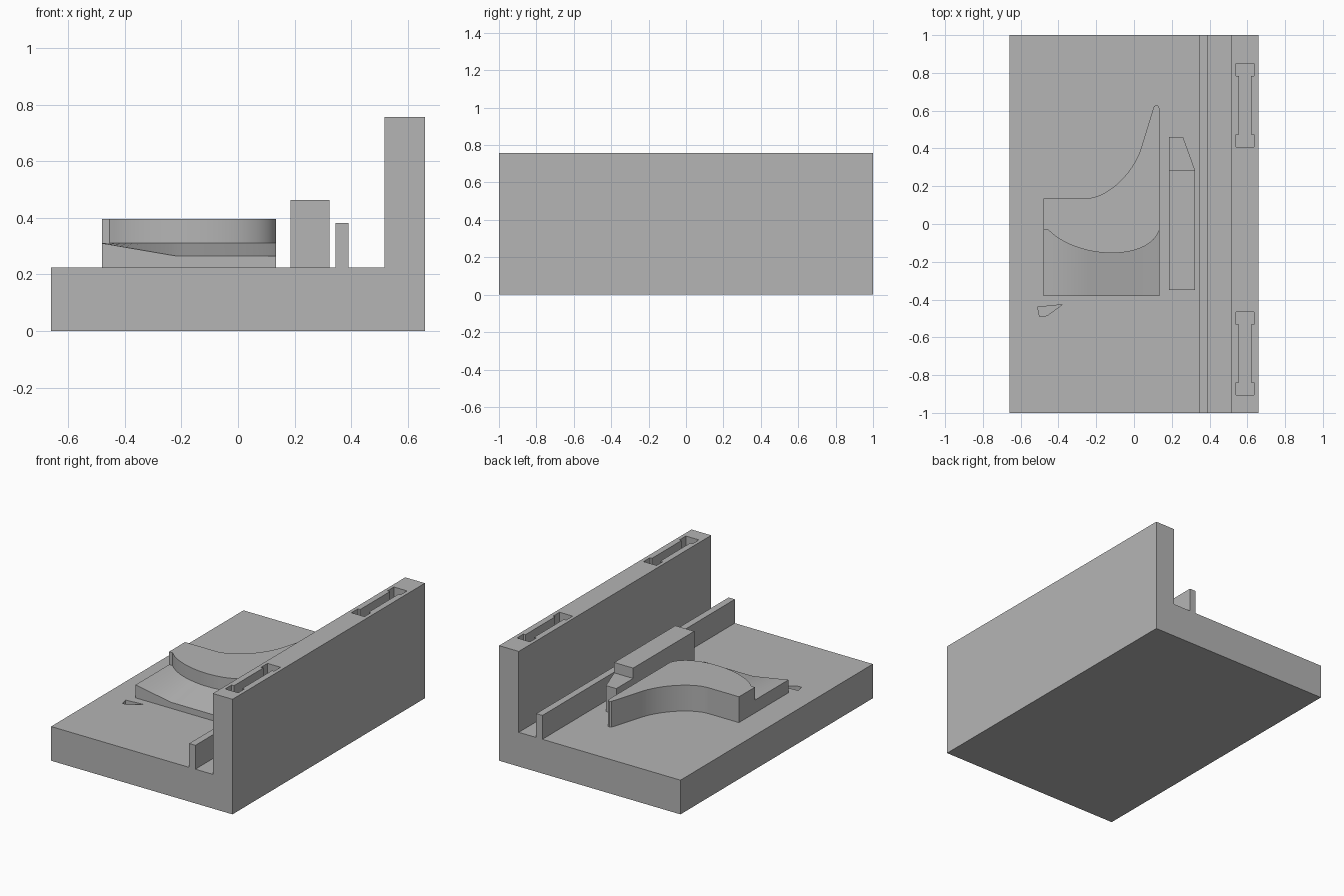
import bpy, bmesh
from mathutils import Vector
from mathutils.geometry import interpolate_bezier

cube = bpy.data.objects.get("Cube")
if cube:
    bpy.data.objects.remove(cube)

GREY = (0.46, 0.46, 0.46, 1)
mat = bpy.data.materials.new("plain grey")
mat.use_nodes = True
mat.diffuse_color = GREY
mat.node_tree.nodes["Principled BSDF"].inputs["Base Color"].default_value = GREY

FLOOR = 0.225
TOP = 0.757


def finish(bm, name, smooth=False):
    bmesh.ops.recalc_face_normals(bm, faces=bm.faces[:])
    mesh = bpy.data.meshes.new(name)
    bm.to_mesh(mesh)
    bm.free()
    mesh.materials.append(mat)
    ob = bpy.data.objects.new(name, mesh)
    bpy.context.collection.objects.link(ob)
    if smooth:
        bpy.ops.object.select_all(action="DESELECT")
        ob.select_set(True)
        bpy.context.view_layer.objects.active = ob
        bpy.ops.object.shade_smooth_by_angle(angle=0.5)
    return ob


def prism(name, outline, low, high, smooth=False):
    """Extrude a flat outline from height low to height high."""
    bm = bmesh.new()
    face = bm.faces.new([bm.verts.new((x, y, low)) for x, y in outline])
    out = bmesh.ops.extrude_face_region(bm, geom=[face])
    verts = [g for g in out["geom"] if isinstance(g, bmesh.types.BMVert)]
    bmesh.ops.translate(bm, verts=verts, vec=(0, 0, high - low))
    return finish(bm, name, smooth)


def rect(x0, x1, y0, y1):
    return [(x0, y0), (x1, y0), (x1, y1), (x0, y1)]


def bezier(a, b, c, d, n=20):
    pts = interpolate_bezier(Vector(a), Vector(b), Vector(c), Vector(d), n)
    return [(p.x, p.y) for p in pts]


def cut(target, name, outline, low, high):
    cutter = prism(name, outline, low, high)
    cutter.hide_render = True
    cutter.hide_set(True)
    cutter.display_type = "WIRE"
    mod = target.modifiers.new(name, "BOOLEAN")
    mod.operation = "DIFFERENCE"
    mod.solver = "EXACT"
    mod.object = cutter
    bpy.context.view_layer.objects.active = target
    bpy.ops.object.modifier_apply(modifier=mod.name)
    bpy.data.objects.remove(cutter)


# Base and side wall: one L-shaped section swept from front to back
bm = bmesh.new()
section = [(-0.66, 0), (0.66, 0), (0.66, TOP), (0.517, TOP), (0.517, FLOOR), (-0.66, FLOOR)]
face = bm.faces.new([bm.verts.new((x, -1, z)) for x, z in section])
out = bmesh.ops.extrude_face_region(bm, geom=[face])
bmesh.ops.translate(bm, vec=(0, 2, 0),
                    verts=[g for g in out["geom"] if isinstance(g, bmesh.types.BMVert)])
base = finish(bm, "base_with_wall")

# Two I-shaped pockets in the top of the wall
for label, y0, y1 in (("front", -0.905, -0.465), ("back", 0.407, 0.85)):
    a, b = y0 + 0.067, y1 - 0.067
    pocket = [(0.54, y0), (0.635, y0), (0.635, a), (0.62, a), (0.62, b), (0.635, b),
              (0.635, y1), (0.54, y1), (0.54, b), (0.557, b), (0.557, a), (0.54, a)]
    cut(base, label + "_pocket_cutter", pocket, TOP - 0.1, TOP + 0.1)

# Small sliver-shaped recess in the floor
cut(base, "recess_cutter",
    [(-0.51, -0.44), (-0.5, -0.49), (-0.46, -0.485), (-0.38, -0.427)], FLOOR - 0.08, FLOOR + 0.1)

# Thin rail along the whole length
prism("rail", rect(0.345, 0.39, -1, 1), FLOOR, 0.382)

# Long block with a lower tapered end
prism("block", rect(0.185, 0.323, -0.35, 0.285), FLOOR, 0.463)
prism("block_tapered_end", [(0.185, 0.285), (0.323, 0.285), (0.26, 0.46), (0.185, 0.46)], FLOOR, 0.395)

# Curved raised body, with a hollow front edge and a swept tail
arc = bezier((-0.455, -0.03, 0), (-0.3, -0.19, 0), (0.08, -0.2, 0), (0.135, -0.03, 0), 28)
sweep = bezier((-0.26, 0.135, 0), (-0.14, 0.135, 0), (0, 0.27, 0), (0.04, 0.41, 0))
front_edge = [(-0.48, -0.03)] + arc
tail = [(0.135, 0.61), (0.129, 0.625), (0.117, 0.63), (0.106, 0.623), (0.1, 0.605)]
prism("curved_body", front_edge + tail + sweep[::-1] + [(-0.48, 0.135)], FLOOR, 0.395, True)


# Sloping step in front of the curved body, lofted from its straight front edge
def front_height(x):
    return max(0.265, 0.31 - (x + 0.48) * 0.045 / 0.26)


bm = bmesh.new()
rows = []
for x, y in front_edge:
    rows.append([bm.verts.new(p) for p in (
        (x, -0.38, FLOOR), (x, -0.38, front_height(x)), (x, y, 0.31), (x, y, FLOOR))])
for r, s in zip(rows, rows[1:]):
    for i in range(4):
        j = (i + 1) % 4
        bm.faces.new((r[i], r[j], s[j], s[i]))
bm.faces.new(rows[0])
bm.faces.new(rows[-1])
finish(bm, "sloping_step", True)
